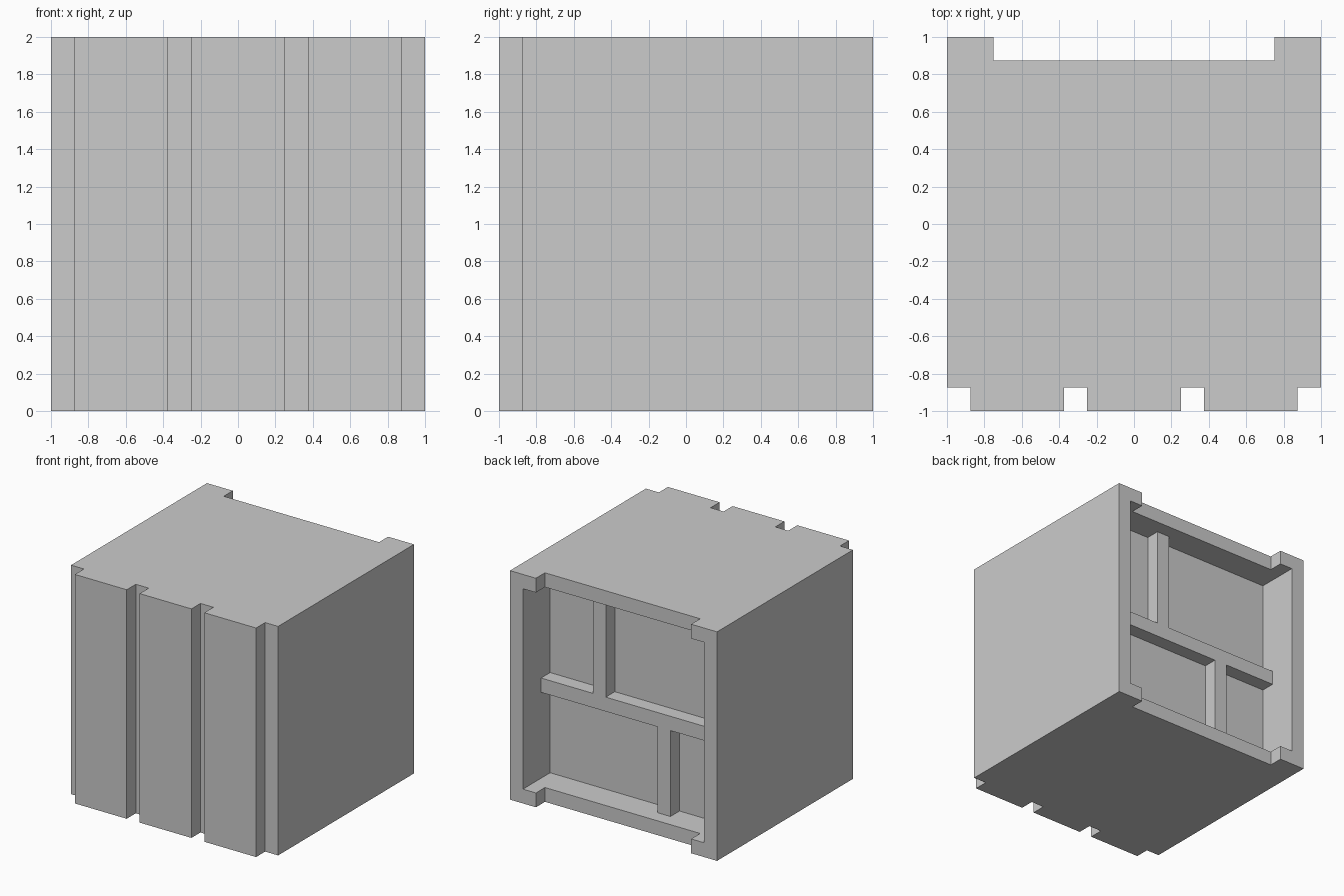
import bpy, bmesh
from math import radians

if "Cube" in bpy.data.objects:
    bpy.data.objects.remove(bpy.data.objects["Cube"])


def box(name, x, y, z):
    """Axis-aligned box given by its (min, max) range on each axis."""
    bm = bmesh.new()
    bmesh.ops.create_cube(bm, size=1)
    for v in bm.verts:
        v.co = [r[0] if c < 0 else r[1] for c, r in zip(v.co, (x, y, z))]
    me = bpy.data.meshes.new(name)
    bm.to_mesh(me)
    bm.free()
    ob = bpy.data.objects.new(name, me)
    bpy.context.collection.objects.link(ob)
    return ob


def carve(target, x, y, z):
    """Cut a box-shaped recess out of the target."""
    cutter = box("cutter", x, y, z)
    cutter.hide_render = True
    mod = target.modifiers.new("carve", 'BOOLEAN')
    mod.operation = 'DIFFERENCE'
    mod.solver = 'EXACT'
    mod.object = cutter
    bpy.context.view_layer.objects.active = target
    bpy.ops.object.modifier_apply(modifier=mod.name)
    bpy.data.objects.remove(cutter)


# Solid block
block = box("panelled_block", (-1, 1), (-1, 1), (0, 2))

# Front: grooves that leave three upright planks
for x in ((-1.1, -0.875), (-0.375, -0.25), (0.25, 0.375), (0.875, 1.1)):
    carve(block, x, (-1.1, -0.875), (-0.1, 2.1))

# Back: set-back top and bottom rails between the corner blocks
carve(block, (-0.75, 0.75), (0.875, 1.1), (-0.1, 2.1))

# Back: framed opening down to the face of the inner bars
carve(block, (-0.875, 0.875), (0.75, 1.1), (0.125, 1.875))

# Back: four pockets, leaving the middle bar and two staggered dividers
upper, lower = (1.0, 1.875), (0.125, 0.875)
for x, z in (((-0.875, 0.25), upper), ((0.375, 0.875), upper),
             ((-0.875, -0.375), lower), ((-0.25, 0.875), lower)):
    carve(block, x, (0.625, 0.9), z)

# Tidy leftover coplanar edges
bm = bmesh.new()
bm.from_mesh(block.data)
bmesh.ops.remove_doubles(bm, verts=bm.verts, dist=1e-5)
bmesh.ops.dissolve_limit(bm, angle_limit=radians(1), verts=bm.verts, edges=bm.edges)
bm.to_mesh(block.data)
bm.free()
